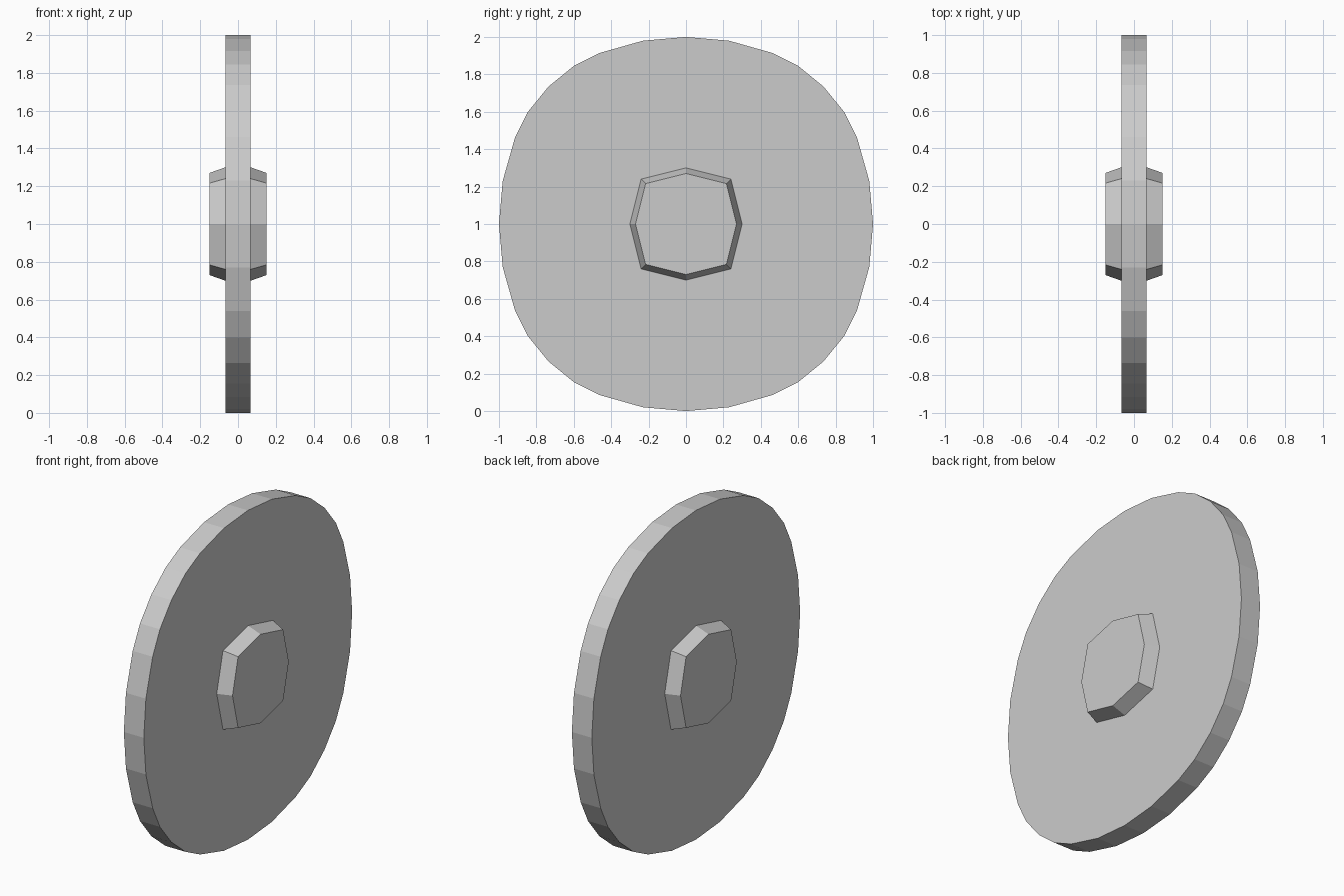
import bpy, bmesh
from mathutils import Vector

cube = bpy.data.objects.get("Cube")
if cube:
    bpy.data.objects.remove(cube, do_unlink=True)

CENTRE_Z = 1.0
HALF_DISC = 0.067
HALF_HUB = 0.152


def make_material(name, colour):
    mat = bpy.data.materials.new(name)
    mat.use_nodes = True
    mat.diffuse_color = colour
    mat.node_tree.nodes["Principled BSDF"].inputs["Base Color"].default_value = colour
    return mat


def full_outline(quarter):
    """Turn a quarter outline (top to side) through four right angles."""
    points, quad = [], [Vector(p) for p in quarter]
    for _ in range(4):
        points += quad
        quad = [Vector((p.y, -p.x)) for p in quad]
    return points


def loft(name, outline, sections, mat):
    """Join scaled copies of a y-z outline along x, capped at both ends."""
    bm = bmesh.new()
    rings = [[bm.verts.new((x, p.x * s, CENTRE_Z + p.y * s)) for p in outline]
             for x, s in sections]
    count = len(outline)
    for a, b in zip(rings, rings[1:]):
        for i in range(count):
            j = (i + 1) % count
            bm.faces.new((a[i], a[j], b[j], b[i]))
    bm.faces.new(rings[0])
    bm.faces.new(rings[-1])
    bmesh.ops.recalc_face_normals(bm, faces=bm.faces)
    mesh = bpy.data.meshes.new(name)
    bm.to_mesh(mesh)
    bm.free()
    mesh.materials.append(mat)
    obj = bpy.data.objects.new(name, mesh)
    bpy.context.collection.objects.link(obj)
    return obj


grey = make_material("plain_grey", (0.6, 0.6, 0.6, 1))

# Wheel disc: slightly squared circle, mirrored about the diagonal
eighth = [(0, 1), (0.23, 0.98), (0.46, 0.915), (0.6, 0.845), (0.735, 0.735)]
quarter = eighth + [(z, y) for y, z in eighth[-2:0:-1]]
loft("wheel_disc", full_outline(quarter),
     [(-HALF_DISC, 1), (HALF_DISC, 1)], grey)

# Octagonal hub: passes through the disc and tapers on both sides
loft("hub", full_outline([(0, 0.3), (0.24, 0.24)]),
     [(-HALF_HUB, 0.9), (-HALF_DISC, 1), (HALF_DISC, 1), (HALF_HUB, 0.9)], grey)
